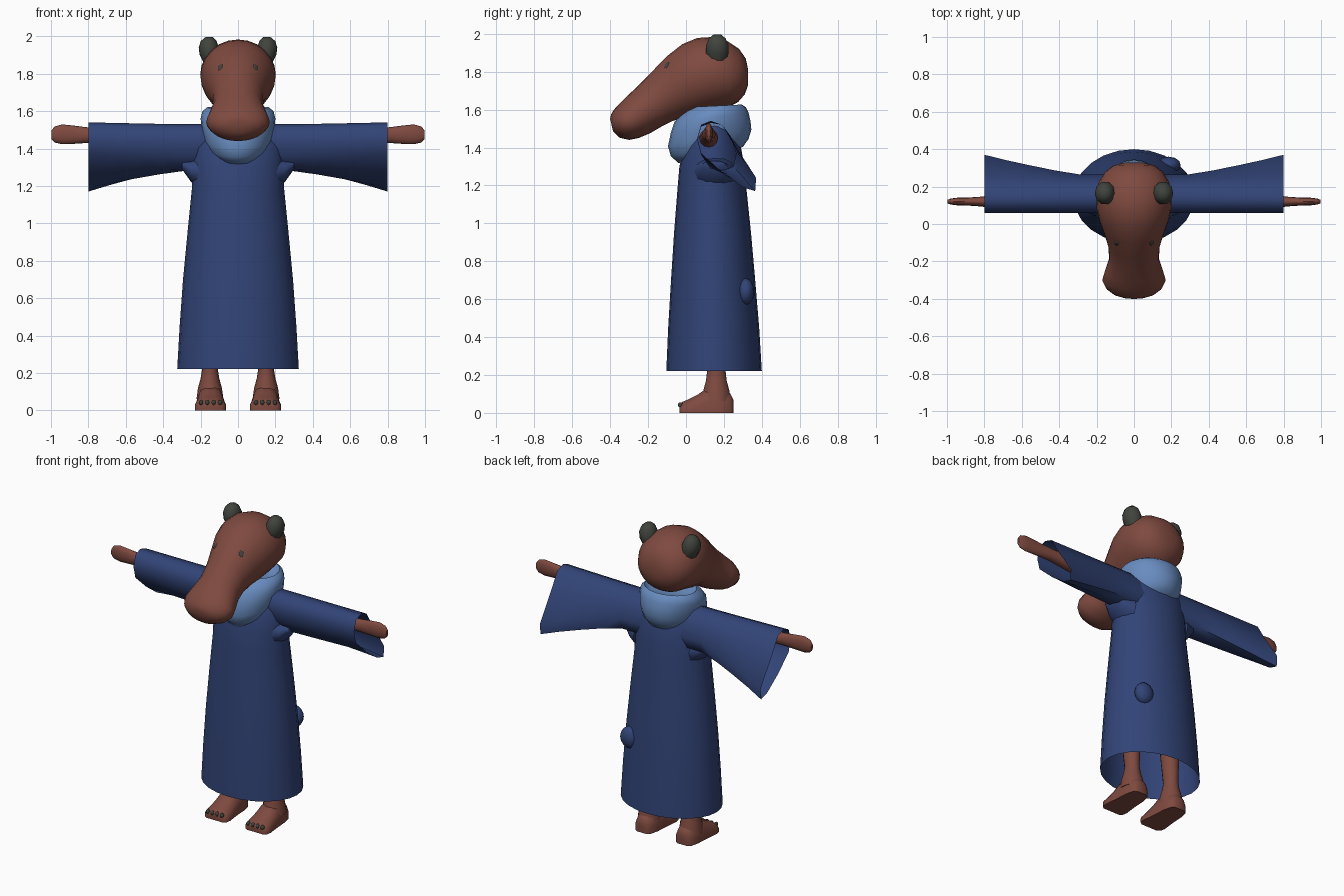
import bpy, bmesh, math
from mathutils import Vector
from mathutils.bvhtree import BVHTree


def material(name, rgb):
    m = bpy.data.materials.new(name)
    m.diffuse_color = (*rgb, 1)
    return m


NAVY = material("navy cloth", (0.032, 0.058, 0.185))
SKY = material("light blue cloth", (0.14, 0.26, 0.52))
BROWN = material("red brown skin", (0.21, 0.068, 0.050))
DARK = material("dark grey", (0.052, 0.058, 0.046))
N = 24


def finish(bm, name, mat, angle=60):
    bmesh.ops.recalc_face_normals(bm, faces=bm.faces[:])
    me = bpy.data.meshes.new(name)
    bm.to_mesh(me)
    bm.free()
    ob = bpy.data.objects.new(name, me)
    bpy.context.collection.objects.link(ob)
    me.materials.append(mat)
    bpy.ops.object.select_all(action='DESELECT')
    ob.select_set(True)
    bpy.context.view_layer.objects.active = ob
    bpy.ops.object.shade_smooth_by_angle(angle=math.radians(angle))
    return ob


def loft(name, rings, mat, start=True, end=True):
    """Skin a list of point rings, optionally closing either end."""
    bm = bmesh.new()
    vs = [[bm.verts.new(p) for p in r] for r in rings]
    n = len(vs[0])
    for a, b in zip(vs, vs[1:]):
        for i in range(n):
            j = (i + 1) % n
            bm.faces.new((a[i], a[j], b[j], b[i]))
    for use, r in ((start, vs[0]), (end, vs[-1])):
        if use:
            c = sum((v.co for v in r), Vector()) / n
            cv = bm.verts.new(c)
            for i in range(n):
                bm.faces.new((r[i], r[(i + 1) % n], cv))
    return finish(bm, name, mat)


def oval(c, u, v, n=N):
    """Ring around c spanned by half axes u and v."""
    c, u, v = Vector(c), Vector(u), Vector(v)
    return [c + u * math.cos(2 * math.pi * i / n) + v * math.sin(2 * math.pi * i / n)
            for i in range(n)]


def blob(name, loc, size, mat, rot=None):
    bm = bmesh.new()
    bmesh.ops.create_uvsphere(bm, u_segments=12, v_segments=8, radius=1)
    bmesh.ops.scale(bm, vec=size, verts=bm.verts)
    if rot:
        bmesh.ops.rotate(bm, cent=(0, 0, 0), matrix=rot, verts=bm.verts)
    bmesh.ops.translate(bm, vec=loc, verts=bm.verts)
    return finish(bm, name, mat)


# Robe body, open at the hem: z, centre y, half width, half depth
robe = [(0.22, 0.148, 0.325, 0.252), (0.45, 0.146, 0.312, 0.240), (0.70, 0.143, 0.294, 0.222),
        (0.95, 0.140, 0.270, 0.203), (1.18, 0.137, 0.247, 0.182), (1.30, 0.137, 0.245, 0.172),
        (1.40, 0.140, 0.240, 0.150), (1.48, 0.145, 0.220, 0.115), (1.53, 0.145, 0.180, 0.080)]
loft("robe", [oval((0, y, z), (rx, 0, 0), (0, ry, 0)) for z, y, rx, ry in robe],
     NAVY, start=False)

# Small gathered fold on the back of the robe
blob("robe_fold", (0.185, 0.315, 0.64), (0.065, 0.045, 0.07), NAVY)

# Cowl, lower at the front: z, centre y, half width, half depth, tilt
cowl = [(1.36, 0.130, 0.125, 0.170, 0.25), (1.40, 0.125, 0.160, 0.205, 0.22),
        (1.45, 0.125, 0.183, 0.220, 0.20), (1.51, 0.130, 0.195, 0.210, 0.15),
        (1.56, 0.135, 0.200, 0.195, 0.12), (1.60, 0.150, 0.190, 0.165, 0.08),
        (1.62, 0.160, 0.165, 0.135, 0.05), (1.58, 0.160, 0.130, 0.100, 0.0)]
loft("cowl", [oval((0, y, z), (rx, 0, 0), (0, ry, ry * t)) for z, y, rx, ry, t in cowl], SKY)

# Head: top y, top z, bottom y, bottom z, half width, from back of skull to nose
head = [(0.328, 1.81, 0.328, 1.73, 0.05), (0.315, 1.87, 0.31, 1.68, 0.11),
        (0.28, 1.92, 0.275, 1.64, 0.155), (0.22, 1.96, 0.23, 1.615, 0.188),
        (0.14, 1.983, 0.17, 1.605, 0.202), (0.06, 1.978, 0.11, 1.59, 0.200),
        (-0.02, 1.945, 0.05, 1.575, 0.185), (-0.10, 1.882, -0.01, 1.56, 0.158),
        (-0.18, 1.80, -0.07, 1.54, 0.136), (-0.25, 1.728, -0.13, 1.51, 0.134),
        (-0.31, 1.672, -0.19, 1.475, 0.155), (-0.35, 1.632, -0.25, 1.45, 0.170),
        (-0.38, 1.60, -0.30, 1.44, 0.150), (-0.395, 1.575, -0.35, 1.452, 0.110),
        (-0.40, 1.55, -0.385, 1.485, 0.060)]
head_ob = loft("head", [oval((0, (a + c) / 2, (b + d) / 2), (w, 0, 0),
                             (0, (a - c) / 2, (b - d) / 2)) for a, b, c, d, w in head], BROWN)
tree = BVHTree.FromPolygons([v.co for v in head_ob.data.vertices],
                            [p.vertices[:] for p in head_ob.data.polygons])

# Sleeve outline in (y, z) at the shoulder and at the open cuff
shoulder = [(0.13, 1.53), (0.19, 1.52), (0.235, 1.46), (0.265, 1.37), (0.25, 1.30),
            (0.20, 1.28), (0.13, 1.29), (0.08, 1.36), (0.06, 1.44), (0.08, 1.51)]
cuff = [(0.13, 1.54), (0.19, 1.52), (0.25, 1.42), (0.37, 1.24), (0.365, 1.17),
        (0.30, 1.19), (0.19, 1.27), (0.08, 1.37), (0.06, 1.45), (0.08, 1.52)]

for s, side in ((-1, "left"), (1, "right")):
    # Flared sleeve
    rings = []
    for x, t in ((0.12, 0), (0.29, 0.0), (0.42, 0.2), (0.55, 0.45), (0.68, 0.72), (0.80, 1)):
        rings.append([(s * x, a[0] + (b[0] - a[0]) * t, a[1] + (b[1] - a[1]) * t)
                      for a, b in zip(shoulder, cuff)])
    loft(side + "_sleeve", rings, NAVY, end=False)
    # Gusset under the arm
    loft(side + "_gusset", [oval((s * x, 0.15, z), (0, r, 0), (0, 0, h), 12) for x, z, r, h in
                            ((0.20, 1.27, 0.11, 0.09), (0.25, 1.28, 0.09, 0.06),
                             (0.30, 1.31, 0.06, 0.02))], NAVY)
    # Forearm and flat paddle hand: x, z, half thickness, half height
    hand = [(0.45, 1.45, 0.05, 0.05), (0.75, 1.47, 0.035, 0.038), (0.82, 1.472, 0.026, 0.043),
            (0.88, 1.474, 0.022, 0.049), (0.94, 1.476, 0.021, 0.053),
            (0.98, 1.475, 0.016, 0.043), (0.998, 1.473, 0.009, 0.023)]
    loft(side + "_hand", [oval((s * x, 0.12, z), (0, a, 0), (0, 0, b), 12)
                          for x, z, a, b in hand], BROWN)
    # Leg: z, y, half width, half depth
    leg = [(0.06, 0.160, 0.072, 0.080), (0.12, 0.160, 0.064, 0.070), (0.17, 0.160, 0.050, 0.056),
           (0.22, 0.160, 0.042, 0.050), (0.45, 0.150, 0.060, 0.060)]
    loft(side + "_leg", [oval((s * 0.15, y, z), (a, 0, 0), (0, b, 0), 14)
                         for z, y, a, b in leg], BROWN)
    # Foot with a flat sole: y, half width, height
    foot = [(0.25, 0.035, 0.07), (0.235, 0.055, 0.10), (0.18, 0.068, 0.135), (0.11, 0.072, 0.130),
            (0.06, 0.077, 0.095), (0.01, 0.083, 0.070), (-0.02, 0.078, 0.058),
            (-0.035, 0.060, 0.045)]
    shape = [(-1, 0), (1, 0), (1, 0.45), (0.75, 0.82), (0.3, 1), (-0.3, 1), (-0.75, 0.82),
             (-1, 0.45)]
    loft(side + "_foot", [[(s * 0.147 + w * u, y, h * v) for u, v in shape]
                          for y, w, h in foot], BROWN)
    # Claws
    for i in range(4):
        blob(f"{side}_claw_{i}", (s * 0.147 + (i - 1.5) * 0.034, -0.029, 0.042),
             (0.012, 0.014, 0.014), DARK)
    # Blocky round ear, narrowing upwards
    loft(side + "_ear", [oval((s * x, 0.165, z), (a, 0, 0), (0, b, 0), 10) for x, z, a, b in
                         ((0.140, 1.86, 0.045, 0.050), (0.150, 1.90, 0.055, 0.062),
                          (0.156, 1.94, 0.054, 0.062), (0.157, 1.975, 0.042, 0.047),
                          (0.155, 1.995, 0.020, 0.022))], DARK)
    # Eye plate lying on the head surface
    loc, nor, _, _ = tree.ray_cast(Vector((s * 0.095, -1, 1.835)), Vector((0, 1, 0)))
    if loc:
        blob(side + "_eye", loc, (0.014, 0.020, 0.004), DARK,
             nor.to_track_quat('Z', 'Y').to_matrix())
